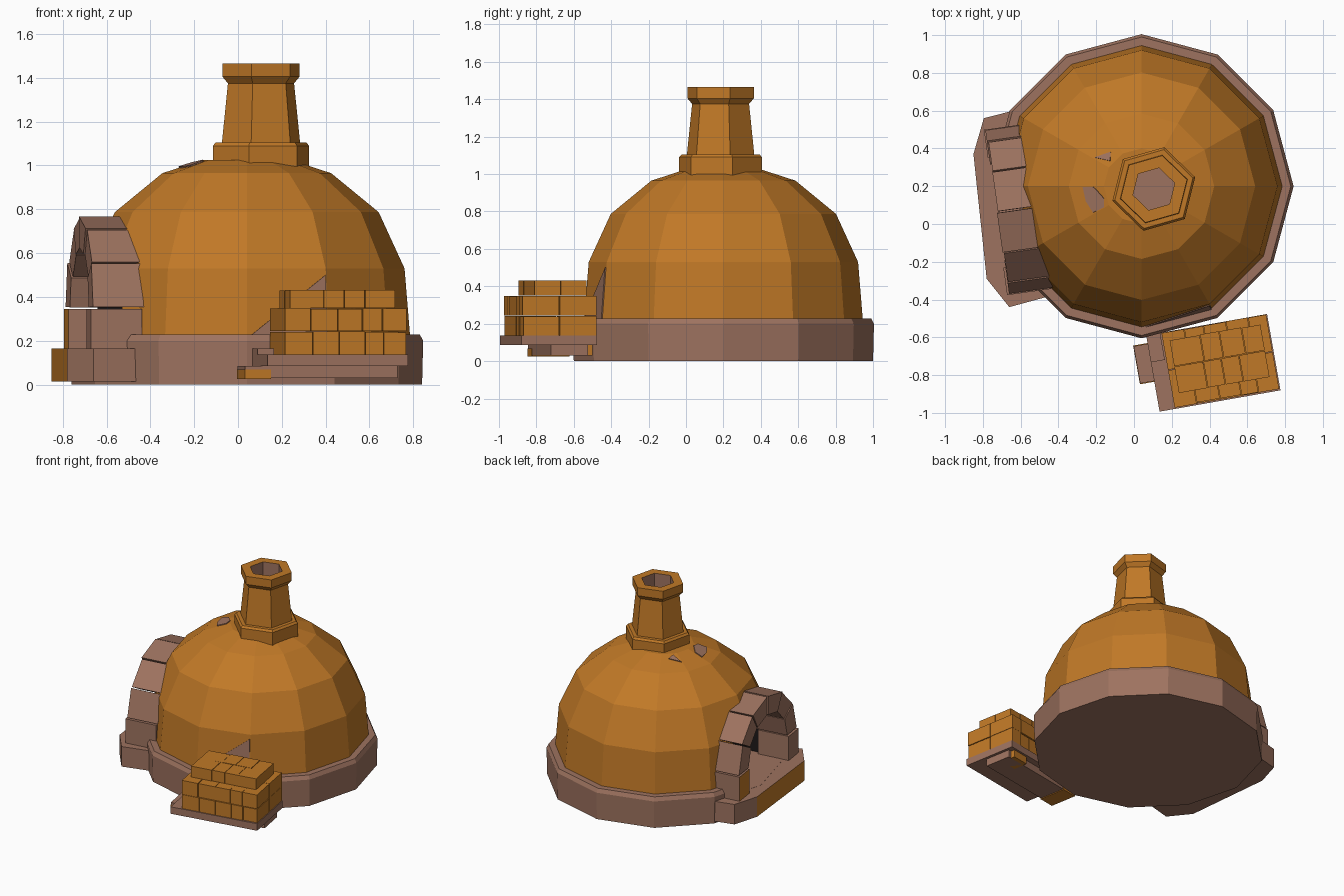
import bpy, bmesh, math, random
from mathutils import Vector, Matrix

if "Cube" in bpy.data.objects:
    bpy.data.objects.remove(bpy.data.objects["Cube"])

random.seed(4)


def material(name, rgb):
    m = bpy.data.materials.new(name)
    m.diffuse_color = (*rgb, 1)
    m.use_nodes = True
    m.node_tree.nodes["Principled BSDF"].inputs["Base Color"].default_value = m.diffuse_color
    return m


CLAY = material("ochre clay", (0.53, 0.19, 0.02))
STONE = material("brown stone", (0.34, 0.17, 0.115))
SOOT = material("dark soot", (0.012, 0.009, 0.009))
CX, CY = 0.04, 0.2  # dome centre


def finish(name, bm, mats):
    bmesh.ops.recalc_face_normals(bm, faces=bm.faces)
    me = bpy.data.meshes.new(name)
    bm.to_mesh(me)
    bm.free()
    for m in mats:
        me.materials.append(m)
    ob = bpy.data.objects.new(name, me)
    bpy.context.collection.objects.link(ob)
    return ob


def lathe(name, profile, sides, centre, turn, mats, rule=None):
    """Stacked rings from (radius, z) pairs, capped at both ends."""
    bm = bmesh.new()
    rings = [[bm.verts.new((centre[0] + r * math.cos(turn + math.tau * i / sides),
                            centre[1] + r * math.sin(turn + math.tau * i / sides), z))
              for i in range(sides)] for r, z in profile]
    for k in range(len(rings) - 1):
        for i in range(sides):
            j = (i + 1) % sides
            f = bm.faces.new((rings[k][i], rings[k][j], rings[k + 1][j], rings[k + 1][i]))
            f.material_index = rule(k) if rule else 0
    bm.faces.new(rings[0][::-1])
    cap = bm.faces.new(rings[-1])
    cap.material_index = rule(len(rings) - 1) if rule else 0
    return finish(name, bm, mats)


def prism(name, poly, d0, d1, frame, mats, rule=None):
    """Extrude a 2D outline along the frame's local z axis."""
    bm = bmesh.new()
    a = [bm.verts.new(frame @ Vector((x, y, d0))) for x, y in poly]
    b = [bm.verts.new(frame @ Vector((x, y, d1))) for x, y in poly]
    n = len(poly)
    bm.faces.new(a[::-1])
    bm.faces.new(b)
    for i in range(n):
        bm.faces.new((a[i], a[(i + 1) % n], b[(i + 1) % n], b[i]))
    bmesh.ops.recalc_face_normals(bm, faces=bm.faces)
    if rule:
        for f in bm.faces:
            f.material_index = rule(f)
    return finish(name, bm, mats)


# Round base and faceted dome
dome_profile = [(0.74, 0.2), (0.745, 0.225), (0.72, 0.53), (0.602, 0.787), (0.385, 0.965), (0.2, 1.025)]
base = lathe("stone_base", [(0.8, 0), (0.805, 0.2), (0.79, 0.228)], 12, (CX, CY), 0, [STONE, STONE, SOOT])
dome = lathe("dome", dome_profile, 12, (CX, CY), 0, [CLAY, STONE, SOOT])

# Chimney: collar, tapered flue, flared cap, and a hollow lined with stone
chimney = (0.105, 0.185)
turn = math.radians(16)
lathe("chimney_collar", [(0.228, 0.96), (0.228, 1.09), (0.215, 1.105)], 6, chimney, turn, [CLAY])
lathe("chimney_flue", [(0.187, 1.09), (0.157, 1.375), (0.183, 1.405), (0.183, 1.465), (0.115, 1.465), (0.115, 1.16)],
      6, chimney, turn, [CLAY, STONE], lambda k: int(k >= 4))

# Mouth frame: local x runs across the mouth, y is up, z points outward
out = math.radians(188)
U = Vector((math.cos(out), math.sin(out), 0))
T = Vector((-math.sin(out), math.cos(out), 0))
MOUTH = Matrix((T, Vector((0, 0, 1)), U)).transposed().to_4x4()
MOUTH.translation = Vector((CX, CY, 0)) + T * 0.03
SPRING, FLOOR = 0.35, 0.166


def arch(r, deg):
    a = math.radians(deg)
    return (r * 1.05 * math.cos(a), SPRING + r * math.sin(a))


# Opening cut through the dome and base
outline = [(-0.32, FLOOR)] + [arch(0.305, d) for d in range(180, -1, -15)] + [(0.32, FLOOR)]
cutter = prism("mouth_cutter", outline, 0.45, 1.0, MOUTH, [STONE, STONE, SOOT],
               lambda f: 1 if f.normal.z < -0.9 or f.normal.z > 0.9 and f.calc_center_median().z < 0.2 else 2)
cutter.hide_render = True
cutter.hide_viewport = True
for ob in (dome, base):
    mod = ob.modifiers.new("mouth", "BOOLEAN")
    mod.operation, mod.solver, mod.object = "DIFFERENCE", "EXACT", cutter

# Arch stones
for i in range(6):
    d0, d1 = i * 30 + 0.6, i * 30 + 29.4
    j = random.uniform(-0.012, 0.012)
    prism(f"arch_stone_{i + 1}", [arch(0.28, d0), arch(0.418 + j / 2, d0), arch(0.418 + j / 2, d1), arch(0.28, d1)],
          0.54, 0.78 + j, MOUTH, [STONE])
for side, name in ((-1, "left"), (1, "right")):
    prism(f"arch_leg_{name}", [(side * 0.294, 0.16), (side * 0.442, 0.16), (side * 0.442, 0.346), (side * 0.294, 0.346)],
          0.55, 0.785, MOUTH, [STONE, CLAY],
          lambda f, s=side: int(s < 0 and f.normal.dot(U) > 0.9))

# Hearth sill with a clay front
sill = [(-0.60, 0.61), (-0.795, 0.56), (-0.85, 0.37), (-0.78, -0.29), (-0.66, -0.44), (-0.44, -0.38)]
prism("hearth_sill", sill, 0.015, 0.165, Matrix.Identity(4), [STONE, CLAY],
      lambda f: int(f.normal.x < -0.98))

# Bare stone patches where the clay has worn off the dome facets


def patch(name, facet, ring, pts):
    (r0, z0), (r1, z1) = dome_profile[ring], dome_profile[ring + 1]
    a0, a1 = math.radians(facet * 30), math.radians(facet * 30 + 30)
    c = [Vector((CX + r * math.cos(a), CY + r * math.sin(a), z))
         for r, z in ((r0, z0), (r1, z1)) for a in (a0, a1)]
    n = (c[1] - c[0]).cross(c[2] - c[0]).normalized() * 0.004
    bm = bmesh.new()
    vs = [bm.verts.new(c[0].lerp(c[1], s).lerp(c[2].lerp(c[3], s), t) + n) for s, t in pts]
    bm.faces.new(vs)
    me_ob = finish(name, bm, [STONE])
    solid = me_ob.modifiers.new("thickness", "SOLIDIFY")
    solid.thickness, solid.offset = 0.006, 0


patch("worn_patch_front", 9, 1, [(0.06, 0.01), (0.99, 0.01), (0.99, 0.9)])
patch("worn_patch_side", 6, 4, [(0.02, 0.4), (0.04, 0.72), (0.6, 0.92), (0.98, 0.85), (0.95, 0.5), (0.5, 0.38)])
patch("worn_patch_back", 4, 4, [(0.4, 0.72), (0.95, 0.5), (0.7, 0.9)])

# Firewood stack and pallet, turned a little
tilt = math.radians(10)


def placed(x, y):
    return Matrix.Translation((x, y, 0)) @ Matrix.Rotation(tilt, 4, "Z")


def box(name, frame, x0, x1, y0, y1, z0, z1, mat):
    return prism(name, [(x0, y0), (x1, y0), (x1, y1), (x0, y1)], z0, z1, frame, [mat])


pallet = placed(0.42, -0.735)
box("pallet_top", pallet, -0.325, 0.325, -0.205, 0.205, 0.085, 0.137, STONE)
box("pallet_lip", pallet, -0.325, -0.25, 0.06, 0.205, 0.13, 0.165, STONE)
runner = placed(0.36, -0.685)
box("pallet_runner", runner, -0.35, 0.355, -0.1, 0.1, 0.03, 0.085, STONE)
box("runner_end_block", runner, -0.352, -0.23, -0.104, 0.104, 0.025, 0.068, CLAY)
box("pallet_back_foot", runner, 0.2, 0.33, 0.02, 0.13, 0.03, 0.085, CLAY)


def stack(name, frame, size, z0, heights, counts):
    """Rows of billets with uneven widths and ends."""
    L, W = size
    for k, h in enumerate(heights):
        for row in range(counts[1]):
            w = [random.uniform(0.7, 1.3) for _ in range(counts[0])]
            x = -L / 2
            y0 = -W / 2 + W * row / counts[1]
            for i, wi in enumerate(w):
                step = L * wi / sum(w)
                e = random.uniform(0, 0.008)
                box(f"{name}_{k}_{row}_{i}", frame, x + 0.0015, x + step - 0.0015,
                    y0 + (e if row == 0 else 0.0015), y0 + W / counts[1] - (e if row else 0.0015),
                    z0, z0 + h - 0.002 - e / 2, CLAY)
                x += step
        z0 += h


pile = placed(0.457, -0.725)
stack("firewood_lower", pile, (0.565, 0.405), 0.137, (0.107, 0.107), (5, 2))
stack("firewood_upper", placed(0.453, -0.712), (0.49, 0.29), 0.35, (0.085,), (4, 2))
